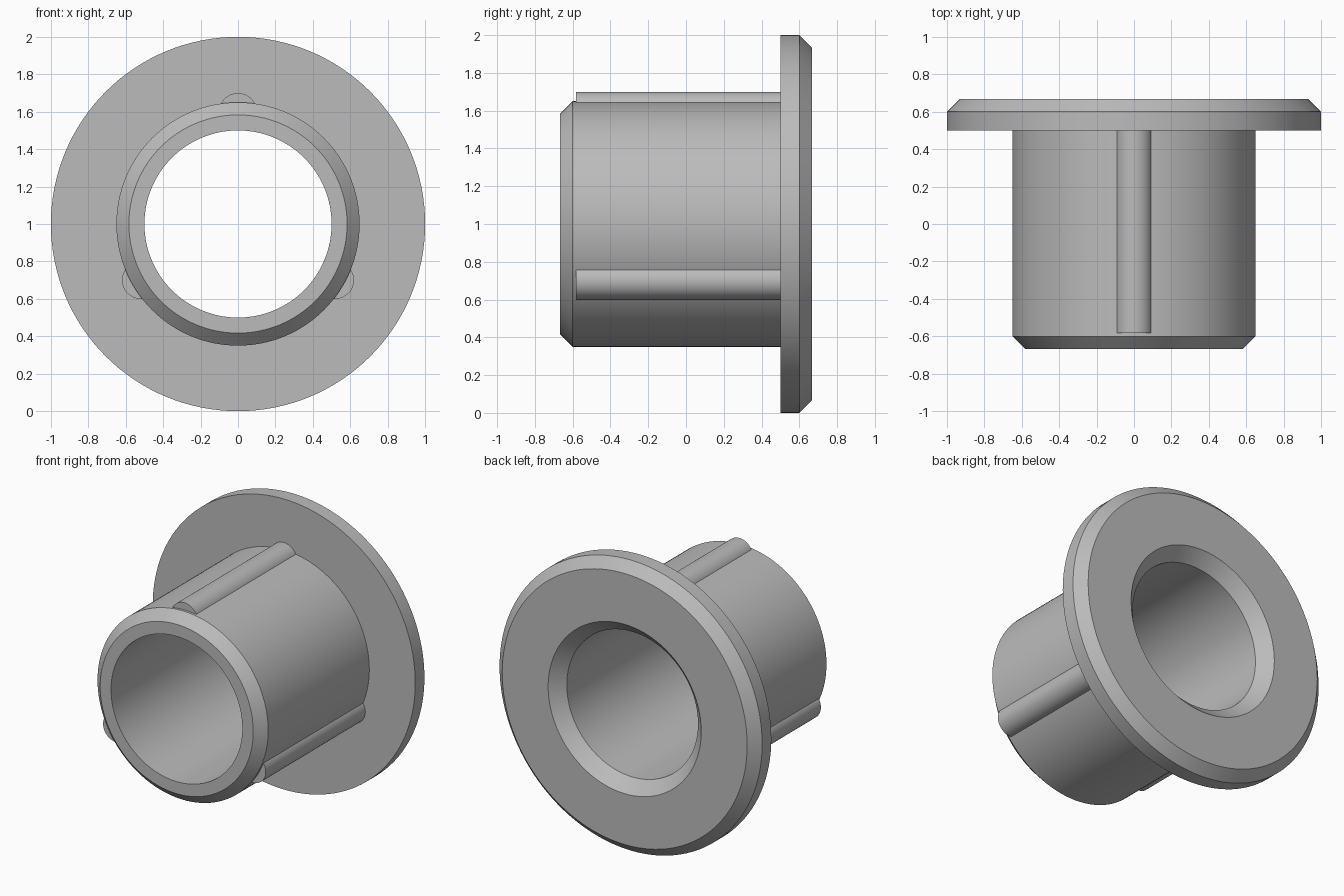
import bpy, bmesh
from math import sin, cos, pi, radians
from mathutils import Matrix, Vector

cube = bpy.data.objects.get("Cube")
if cube:
    bpy.data.objects.remove(cube, do_unlink=True)

grey = bpy.data.materials.new("plain grey")
grey.use_nodes = True
COLOUR = (0.5, 0.5, 0.5, 1)
grey.diffuse_color = COLOUR
grey.node_tree.nodes["Principled BSDF"].inputs["Base Color"].default_value = COLOUR

AXIS = Vector((0, 0, 1))
SEGMENTS = 128


def finish(name, bm):
    bmesh.ops.recalc_face_normals(bm, faces=bm.faces)
    mesh = bpy.data.meshes.new(name)
    bm.to_mesh(mesh)
    bm.free()
    mesh.materials.append(grey)
    obj = bpy.data.objects.new(name, mesh)
    bpy.context.collection.objects.link(obj)
    bpy.ops.object.select_all(action='DESELECT')
    obj.select_set(True)
    bpy.context.view_layer.objects.active = obj
    bpy.ops.object.shade_smooth_by_angle(angle=radians(30))
    return obj


# Flanged sleeve: closed section of (radius, y) turned around the bore axis
section = [(0.5, -0.667), (0.583, -0.667), (0.65, -0.6), (0.65, 0.5), (1, 0.5),
           (1, 0.6), (0.933, 0.667), (0.583, 0.667), (0.5, 0.583)]
bm = bmesh.new()
rings = []
for i in range(SEGMENTS):
    a = 2 * pi * i / SEGMENTS
    rings.append([bm.verts.new((r * sin(a), y, 1 + r * cos(a))) for r, y in section])
for i, ring in enumerate(rings):
    following = rings[(i + 1) % SEGMENTS]
    for j in range(len(section)):
        k = (j + 1) % len(section)
        bm.faces.new((ring[j], ring[k], following[k], following[j]))
finish("flanged_sleeve", bm)


# Half-round grip ribs, evenly spaced around the sleeve
def rib(name, angle):
    bm = bmesh.new()
    arc = [bm.verts.new((0.1 * cos(pi * i / 24), -0.583, 0.6 + 0.1 * sin(pi * i / 24)))
           for i in range(25)]
    face = bm.faces.new(arc)
    moved = bmesh.ops.extrude_face_region(bm, geom=[face])["geom"]
    ends = [v for v in moved if isinstance(v, bmesh.types.BMVert)]
    bmesh.ops.translate(bm, verts=ends, vec=(0, 1.09, 0))
    turn = Matrix.Translation(AXIS) @ Matrix.Rotation(radians(angle), 4, 'Y')
    bmesh.ops.transform(bm, matrix=turn, verts=bm.verts)
    finish(name, bm)


for name, angle in (("top_rib", 0), ("left_rib", 120), ("right_rib", 240)):
    rib(name, angle)
